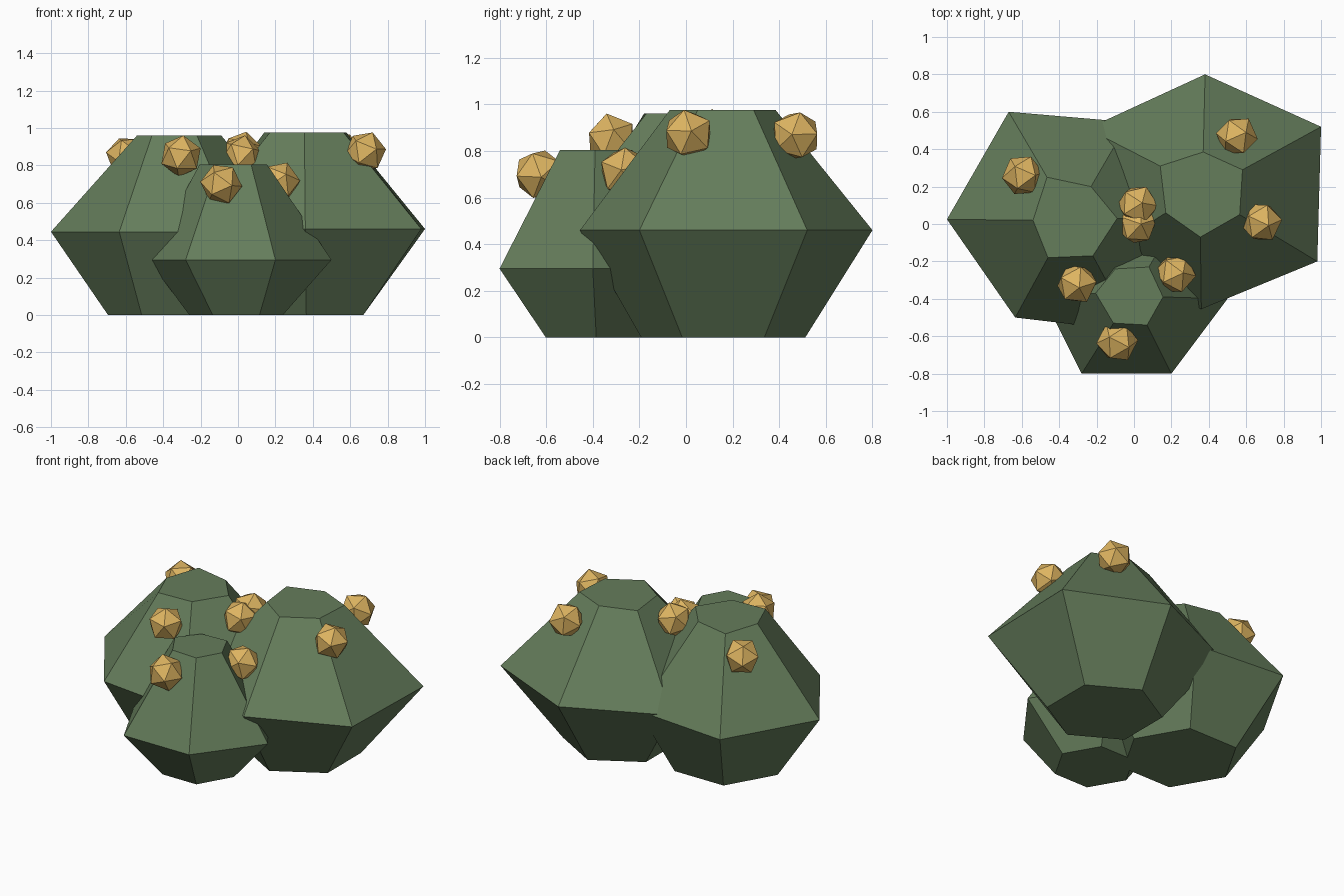
import bpy, bmesh, math, random
from mathutils import Euler

if "Cube" in bpy.data.objects:
    bpy.data.objects.remove(bpy.data.objects["Cube"])

random.seed(4)


def material(name, rgb):
    m = bpy.data.materials.new(name)
    m.diffuse_color = (*rgb, 1)
    m.use_nodes = True
    m.node_tree.nodes["Principled BSDF"].inputs["Base Color"].default_value = m.diffuse_color
    return m


green = material("leaf green", (0.13, 0.205, 0.105))
gold = material("golden yellow", (0.73, 0.46, 0.12))


def finish(bm, name, mat):
    bmesh.ops.recalc_face_normals(bm, faces=bm.faces)
    me = bpy.data.meshes.new(name)
    bm.to_mesh(me)
    bm.free()
    me.materials.append(mat)
    bpy.context.collection.objects.link(bpy.data.objects.new(name, me))


def hexagon(cx, cy, r, start):
    return [(cx + r * math.cos(math.radians(start + 60 * i)),
             cy + r * math.sin(math.radians(start + 60 * i))) for i in range(6)]


def bush(name, base, waist, waist_z, crown, crown_z):
    """Six-sided body lofted through three rings and capped at both ends."""
    bm = bmesh.new()
    rings = [[bm.verts.new((x, y, z)) for x, y in pts]
             for pts, z in ((base, 0), (waist, waist_z), (crown, crown_z))]
    for low, high in zip(rings, rings[1:]):
        for i in range(6):
            j = (i + 1) % 6
            bm.faces.new((low[i], low[j], high[j], high[i]))
    bm.faces.new(rings[0])
    bm.faces.new(rings[2])
    finish(bm, name, green)


# Large bush, back right
bush("large_bush", hexagon(0.365, 0.16, 0.352, 30),
     [(1.0, 0.52), (0.38, 0.80), (-0.25, 0.51), (-0.24, -0.20), (0.36, -0.455), (0.98, -0.20)], 0.46,
     [(0.58, 0.29), (0.37, 0.385), (0.14, 0.31), (0.17, 0.06), (0.355, -0.07), (0.565, 0.05)], 0.975)

# Medium bush, left
bush("medium_bush", hexagon(-0.335, 0.03, 0.36, 0),
     [(0.34, 0.03), (-0.03, 0.545), (-0.67, 0.60), (-1.0, 0.025), (-0.635, -0.50), (0.0, -0.575)], 0.445,
     [(-0.09, 0.03), (-0.23, 0.20), (-0.465, 0.25), (-0.54, 0.02), (-0.46, -0.18), (-0.22, -0.17)], 0.96)

# Small bush, front
bush("small_bush", hexagon(-0.01, -0.385, 0.25, 0),
     [(0.50, -0.40), (0.22, 0.02), (-0.26, 0.02), (-0.48, -0.40), (-0.28, -0.80), (0.20, -0.80)], 0.295,
     [(0.155, -0.39), (0.08, -0.23), (-0.10, -0.24), (-0.205, -0.37), (-0.11, -0.53), (0.07, -0.54)], 0.805)

# Faceted flowers resting on the slopes
flowers = [(0.55, 0.47, 0.865), (0.68, 0.01, 0.872), (0.02, 0.10, 0.87),
           (-0.595, 0.26, 0.85), (-0.305, -0.32, 0.85), (0.015, 0.00, 0.85),
           (-0.09, -0.63, 0.70), (0.22, -0.265, 0.71)]
for n, pos in enumerate(flowers, 1):
    bm = bmesh.new()
    bmesh.ops.create_icosphere(bm, subdivisions=1, radius=0.113)
    turn = Euler([random.uniform(0, math.tau) for _ in range(3)])
    bmesh.ops.rotate(bm, verts=bm.verts, matrix=turn.to_matrix())
    bmesh.ops.translate(bm, verts=bm.verts, vec=pos)
    finish(bm, f"flower_{n}", gold)
